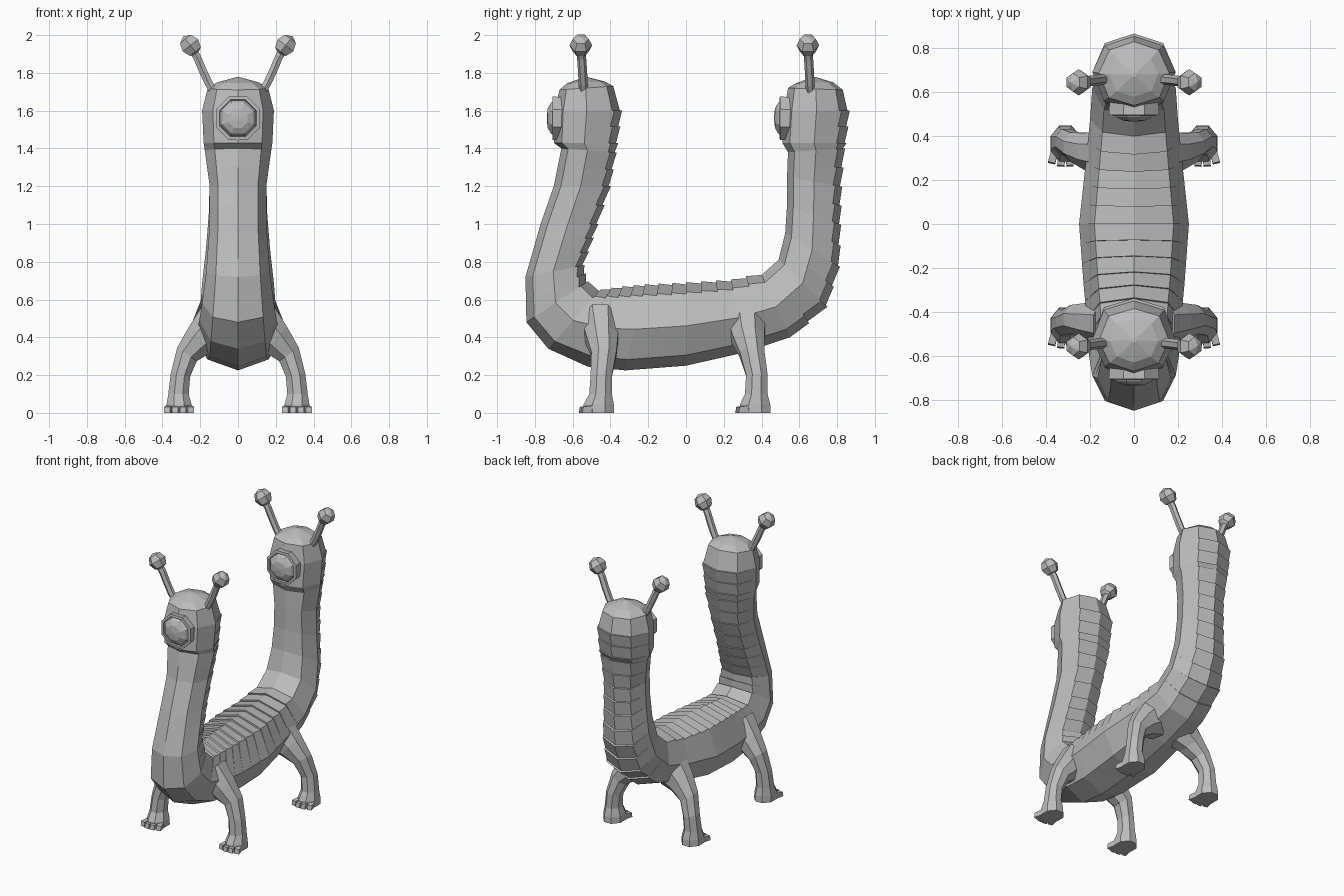
import bpy, bmesh, math
from mathutils import Vector, Matrix

if "Cube" in bpy.data.objects:
    bpy.data.objects.remove(bpy.data.objects["Cube"])

grey = bpy.data.materials.new("plain grey")
grey.diffuse_color = (0.5, 0.5, 0.5, 1)
grey.use_nodes = True
grey.node_tree.nodes["Principled BSDF"].inputs["Base Color"].default_value = grey.diffuse_color


def finish(name, bm):
    bmesh.ops.remove_doubles(bm, verts=bm.verts, dist=0.0004)
    bmesh.ops.recalc_face_normals(bm, faces=bm.faces)
    me = bpy.data.meshes.new(name)
    bm.to_mesh(me)
    bm.free()
    me.materials.append(grey)
    ob = bpy.data.objects.new(name, me)
    bpy.context.collection.objects.link(ob)
    return ob


def loft(name, rings):
    """Skin a list of equal-length rings and cap both ends."""
    bm = bmesh.new()
    vs = [[bm.verts.new(p) for p in r] for r in rings]
    n = len(rings[0])
    for a, b in zip(vs, vs[1:]):
        for k in range(n):
            bm.faces.new((a[k], a[(k + 1) % n], b[(k + 1) % n], b[k]))
    bm.faces.new(vs[0][::-1])
    bm.faces.new(vs[-1])
    return finish(name, bm)


# Body: stations of outer (y, z), inner (y, z), half width along the U
stations = [
    (-.54, 1.777, -.52, 1.777, .01), (-.63, 1.745, -.43, 1.755, .11),
    (-.67, 1.71, -.385, 1.73, .16), (-.695, 1.60, -.35, 1.60, .19),
    (-.70, 1.43, -.37, 1.43, .182), (-.66, 1.40, -.378, 1.38, .176),
    (-.70, 1.20, -.41, 1.20, .15), (-.77, 1.0, -.475, 1.0, .15),
    (-.85, .72, -.55, .78, .168), (-.845, .48, -.53, .69, .19),
    (-.73, .34, -.46, .645, .205), (-.52, .245, -.34, .66, .215),
    (-.32, .225, -.22, .67, .23), (0, .25, 0, .68, .25),
    (.31, .32, .24, .695, .22), (.55, .40, .40, .73, .20),
    (.74, .57, .49, .81, .19), (.805, .78, .525, .95, .17),
    (.81, 1.0, .535, 1.1, .155), (.815, 1.2, .535, 1.25, .15),
    (.83, 1.4, .54, 1.38, .172), (.84, 1.43, .51, 1.43, .182),
    (.855, 1.6, .52, 1.6, .19), (.83, 1.71, .54, 1.72, .16),
    (.78, 1.75, .58, 1.745, .11), (.69, 1.777, .67, 1.777, .01)]
SECTION = [(0, 0), (.13, .7), (.49, 1), (.88, .72), (1, 0),
           (.88, -.72), (.49, -1), (.13, -.7)]


def body_ring(s, lift_in=0.0, lift_out=0.0):
    o, i = Vector((0, s[0], s[1])), Vector((0, s[2], s[3]))
    d = (i - o).normalized()
    ring = []
    for f, wx in SECTION:
        p = o.lerp(i, f)
        if f > .6:
            p += d * lift_in
        if f < .4:
            p -= d * lift_out
        p.x = wx * s[4]
        ring.append(p)
    return ring


rings = []
STEP = 0.012
for k, (a, b) in enumerate(zip(stations, stations[1:])):
    mid = lambda s: Vector(((s[0] + s[2]) / 2, (s[1] + s[3]) / 2))
    n = max(1, round((mid(b) - mid(a)).length / 0.095))
    for j in range(n):
        s0 = [p + (q - p) * j / n for p, q in zip(a, b)]
        s1 = [p + (q - p) * (j + 1) / n for p, q in zip(a, b)]
        if 3 <= k <= 14:          # overlapping plates on the back
            rings += [body_ring(s0, STEP), body_ring(s1)]
        elif 15 <= k <= 21:       # plates up the back of the rear neck
            rings += [body_ring(s0), body_ring(s1, 0, STEP)]
        else:
            rings += [body_ring(s0), body_ring(s1)]
loft("body", rings)


# Eyes: octagonal rim with a shallow dome, both facing the front
def eye(name, y):
    prof = [(.08, .118), (-.006, .125), (-.008, .106), (.004, .102),
            (-.016, .088), (-.032, .055), (-.037, .012)]
    loft(name, [[(r * math.cos((k + .5) * math.pi / 4), y + dy,
                  1.56 + r * math.sin((k + .5) * math.pi / 4))
                 for k in range(8)] for dy, r in prof])


eye("front_eye", -.70)
eye("rear_eye", .503)


# Ring whose first axis tilts in the x-z plane
def tilted_ring(sx, x, y, z, r, deg, ry, n=8):
    c, s = math.cos(math.radians(deg)), math.sin(math.radians(deg))
    k = 1 / math.cos(math.pi / n)
    out = []
    for j in range(n):
        t = (j + .5) * 2 * math.pi / n
        u, v = k * r * math.cos(t), k * ry * math.sin(t)
        out.append((sx * (x + u * c), y + v, z + u * s))
    return out


# Antennae: curved stalk with a faceted knob
def antenna(name, sx, y0, y1):
    path = [(.11, 1.67, -35), (.155, 1.745, -30), (.19, 1.82, -28),
            (.215, 1.88, -32), (.245, 1.93, -38)]
    loft(name + "_stalk",
         [tilted_ring(sx, x, y0 + (y1 - y0) * j / 4, z, .021, d, .021, 6)
          for j, (x, z, d) in enumerate(path)])
    bm = bmesh.new()
    bmesh.ops.create_uvsphere(
        bm, u_segments=6, v_segments=4, radius=.06,
        matrix=Matrix.Translation((sx * .252, y1, 1.946))
        @ Matrix.Rotation(sx * math.radians(38), 4, 'Y'))
    finish(name + "_knob", bm)


# Legs: bowed tube flaring into a foot with four toes
LEG = [(.12, .46, .13, 60, .10), (.20, .39, .09, 50, .085),
       (.27, .31, .063, 35, .066), (.305, .20, .052, 10, .057),
       (.315, .10, .054, 0, .06), (.312, .045, .066, 0, .08),
       (.312, 0, .068, 0, .082)]


def leg(name, sx, ys):
    loft(name, [tilted_ring(sx, x, y, z, r, d, ry)
                for (x, z, r, d, ry), y in zip(LEG, ys)])
    bm = bmesh.new()
    for j in range(4):
        off = j - 1.5
        m = (Matrix.Translation((sx * .312 + off * .037,
                                 ys[-1] - .078 + abs(off) * .012, .02))
             @ Matrix.Rotation(math.radians(off * 9), 4, 'Z')
             @ Matrix.Diagonal((.033, .065, .04, 1)))
        new = bmesh.ops.create_cube(bm, size=1, matrix=m)["verts"]
        front = min(v.co.y for v in new) + .02
        for v in new:             # slope the toe tips
            if v.co.z > .03 and v.co.y < front:
                v.co.z -= .008
                v.co.y += .006
    finish(name + "_toes", bm)


for side, sx in (("right", 1), ("left", -1)):
    antenna("front_antenna_" + side, sx, -.54, -.557)
    antenna("rear_antenna_" + side, sx, .66, .645)
    leg("front_leg_" + side, sx,
        [-.455, -.445, -.435, -.448, -.452, -.462, -.462])
    leg("rear_leg_" + side, sx,
        [.32, .33, .35, .375, .372, .366, .366])
